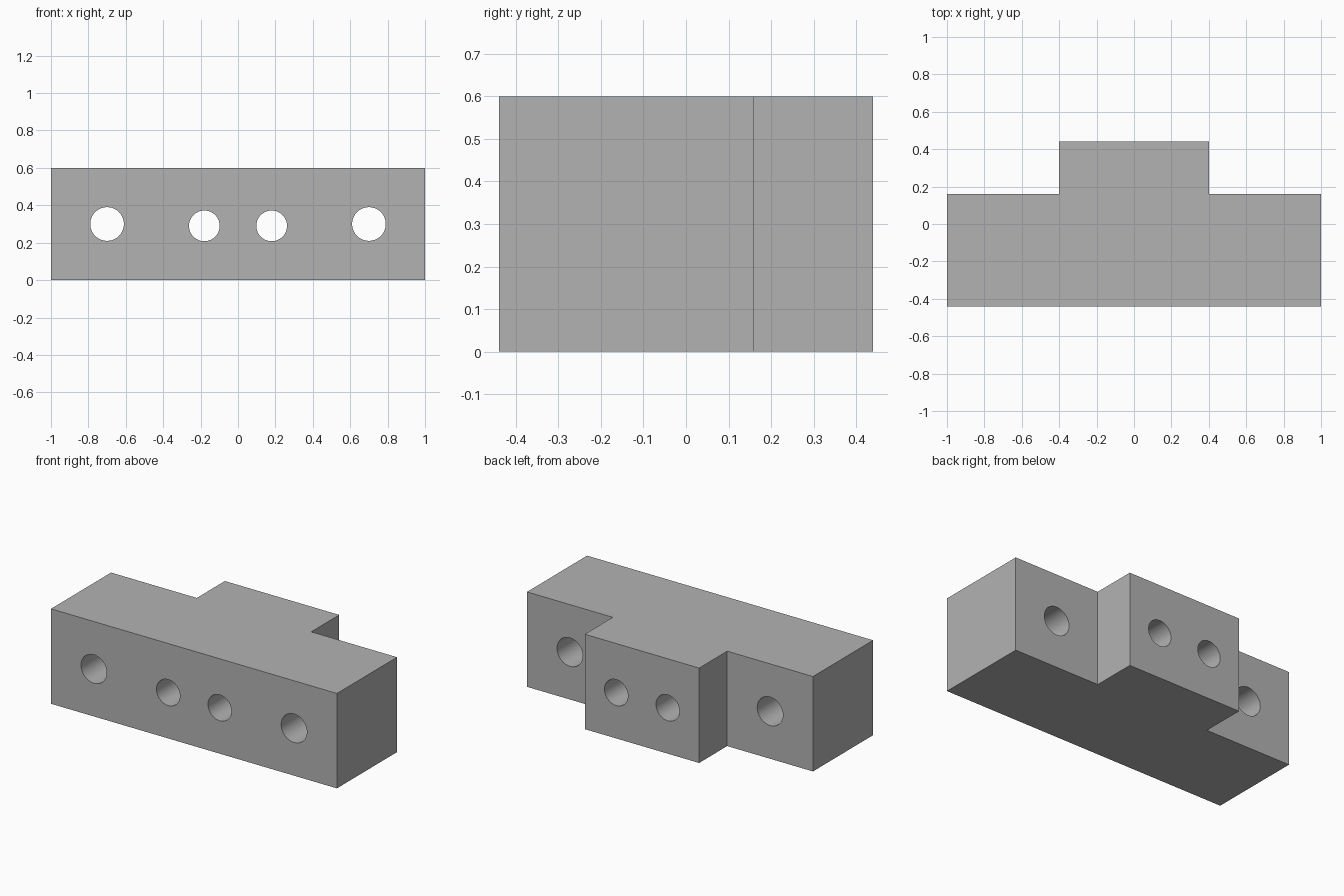
import bpy
import bmesh
from math import radians
from mathutils import Matrix

cube = bpy.data.objects.get("Cube")
if cube:
    bpy.data.objects.remove(cube, do_unlink=True)

HEIGHT = 0.6

# Single grey material
grey = bpy.data.materials.new("grey")
grey.use_nodes = True
colour = (0.45, 0.45, 0.45, 1)
grey.diffuse_color = colour
grey.node_tree.nodes["Principled BSDF"].inputs["Base Color"].default_value = colour


def make_object(name, bm):
    bmesh.ops.recalc_face_normals(bm, faces=bm.faces)
    mesh = bpy.data.meshes.new(name)
    bm.to_mesh(mesh)
    bm.free()
    mesh.materials.append(grey)
    obj = bpy.data.objects.new(name, mesh)
    bpy.context.collection.objects.link(obj)
    return obj


# Stepped block: half outline mirrored, then extruded upward
half = [(1, -0.44), (1, 0.16), (0.4, 0.16), (0.4, 0.44)]
outline = half + [(-x, y) for x, y in reversed(half)]
bm = bmesh.new()
base = bm.faces.new([bm.verts.new((x, y, 0)) for x, y in outline])
top = bmesh.ops.extrude_face_region(bm, geom=[base])
top_verts = [g for g in top["geom"] if isinstance(g, bmesh.types.BMVert)]
bmesh.ops.translate(bm, verts=top_verts, vec=(0, 0, HEIGHT))
block = make_object("stepped_block", bm)

# Mirrored pairs of through holes: x, z, radius
bm = bmesh.new()
for x, z, radius in [(0.7, 0.3, 0.09), (0.18, 0.29, 0.082)]:
    for side in (-1, 1):
        place = Matrix.Translation((side * x, 0, z)) @ Matrix.Rotation(radians(90), 4, "X")
        bmesh.ops.create_cone(bm, cap_ends=True, segments=64, radius1=radius,
                              radius2=radius, depth=1.2, matrix=place)
cutter = make_object("hole_cutter", bm)
cutter.hide_render = True

# Drill the holes and bake the result
drill = block.modifiers.new("holes", "BOOLEAN")
drill.operation = "DIFFERENCE"
drill.solver = "EXACT"
drill.object = cutter
bpy.ops.object.select_all(action="DESELECT")
block.select_set(True)
bpy.context.view_layer.objects.active = block
bpy.ops.object.modifier_apply(modifier=drill.name)
bpy.data.objects.remove(cutter, do_unlink=True)

# Smooth bores, crisp edges
bpy.ops.object.shade_smooth_by_angle(angle=radians(30))
